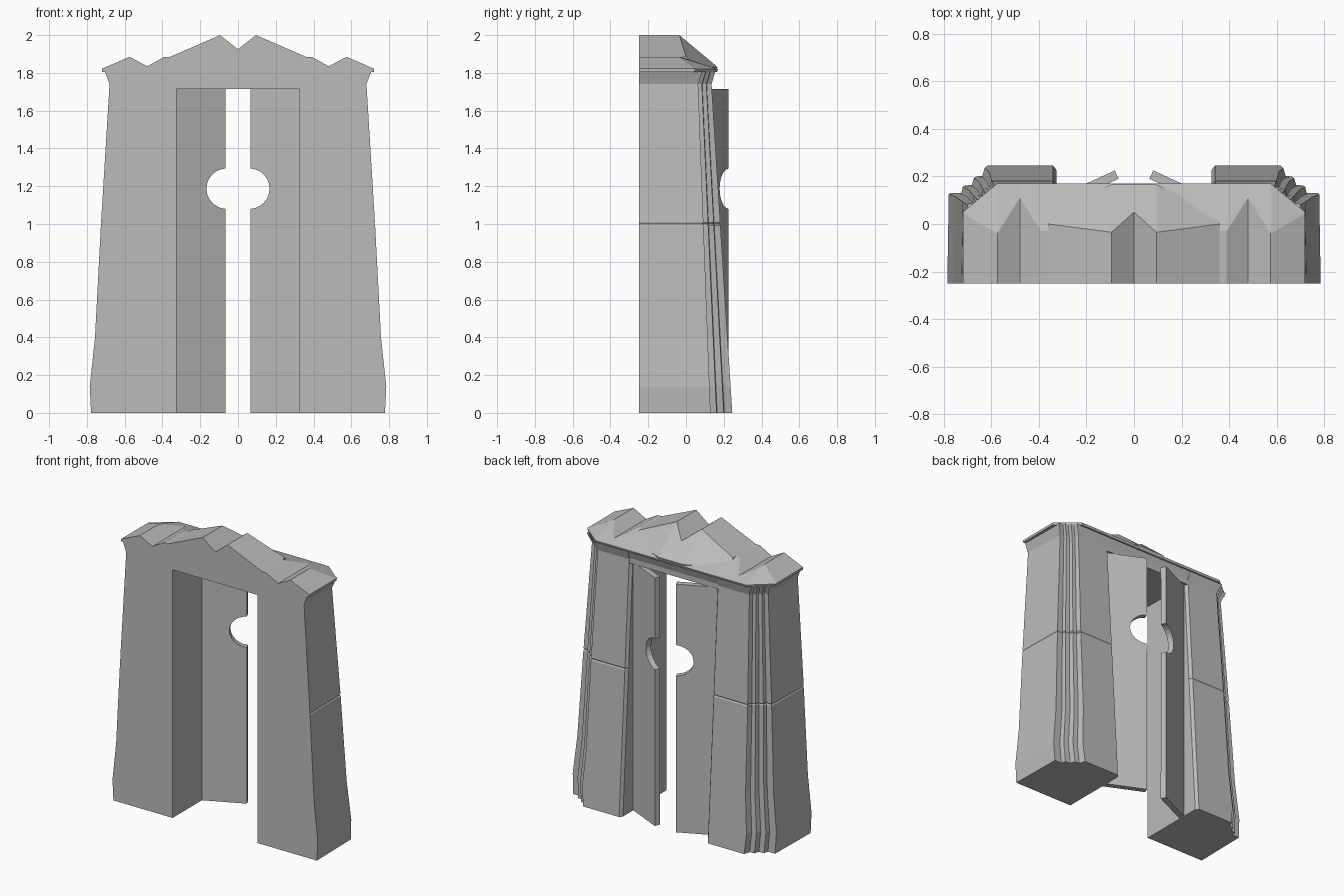
import bpy, bmesh, math

if "Cube" in bpy.data.objects:
    bpy.data.objects.remove(bpy.data.objects["Cube"])

stone = bpy.data.materials.new("grey_stone")
stone.diffuse_color = (0.5, 0.5, 0.5, 1)
stone.use_nodes = True
stone.node_tree.nodes["Principled BSDF"].inputs["Base Color"].default_value = stone.diffuse_color


def finish(bm, name):
    bmesh.ops.remove_doubles(bm, verts=bm.verts, dist=1e-5)
    bmesh.ops.recalc_face_normals(bm, faces=bm.faces)
    me = bpy.data.meshes.new(name)
    bm.to_mesh(me)
    bm.free()
    me.materials.append(stone)
    ob = bpy.data.objects.new(name, me)
    bpy.context.collection.objects.link(ob)
    return ob


def loft(name, rings):
    """Skin a list of closed rings and cap both ends."""
    bm = bmesh.new()
    rows = [[bm.verts.new(p) for p in r] for r in rings]
    n = len(rows[0])
    for a, b in zip(rows, rows[1:]):
        for i in range(n):
            j = (i + 1) % n
            bm.faces.new((a[i], a[j], b[j], b[i]))
    bm.faces.new(rows[0])
    bm.faces.new(rows[-1])
    return finish(bm, name)


# Tapered pillar section with a stepped outer back corner
def pillar_ring(side, z, x, back, s, inset):
    x, back = x - inset, back - inset
    pts = [(0.325, -0.25), (x, -0.25), (x - 0.006, back - 0.115 * s),
           (x - 0.06 * s, back - 0.115 * s), (x - 0.067 * s, back - 0.083 * s),
           (x - 0.105 * s, back - 0.08 * s), (x - 0.115 * s, back - 0.045 * s),
           (x - 0.15 * s, back - 0.042 * s), (x - 0.162 * s, back),
           (0.34, back), (0.325, back - 0.02)]
    return [(side * px, py, z) for px, py in pts]


levels = [(0, 0.778, 0), (0.14, 0.785, 0), (0.4, 0.757, 0), (0.992, 0.726, 0),
          (1.0, 0.726, 0.005), (1.008, 0.725, 0), (1.74, 0.68, 0), (1.808, 0.705, 0)]

# Door leaf: slanted panel with a half-round opening
arc = []
for i in range(13):
    a = math.radians(87 - 174 * i / 12)
    arc.append((0.06 + 0.107 * math.cos(a), 1.187 + 0.107 * math.sin(a)))
leaf = [(0.065, 0), (0.335, 0), (0.335, 1.715), (0.065, 1.715)] + arc

for side, tag in ((-1, "left"), (1, "right")):
    loft(tag + "_pillar", [
        pillar_ring(side, z, x, 0.155 if z > 1.8 else 0.245 - 0.063 * z, 1 - 0.22 * z, g)
        for z, x, g in levels])
    loft(tag + "_door", [
        [(side * (x + 0.016 * t), 0.19 - 0.46 * (x - 0.065) + 0.035 * t, z) for x, z in leaf]
        for t in (0, 1)])

# Lintel between the pillars
beam = [(-0.25, 1.715), (0.135, 1.715), (0.135, 1.75), (0.155, 1.808), (-0.25, 1.808)]
loft("lintel", [[(x, y, z) for y, z in beam] for x in (-0.345, 0.345)])


# Roof pieces: each station is x, ridge height, ridge end y, eave y
def roof(name, half, bottom, eave):
    stations = [(-x, z, r, e) for x, z, r, e in half if x > 0]
    stations += half[::-1]
    rings = []
    for x, z, ridge, edge in stations:
        rings.append([(x, -0.25, bottom), (x, -0.25, z), (x, ridge, z),
                      (x, edge, min(eave, z)), (x, edge - 0.005, bottom)])
    return loft(name, rings)


roof("roof_slab", [(0.72, 1.822, 0.045, 0.05), (0.575, 1.885, -0.04, 0.17),
                   (0.48, 1.835, 0.11, 0.17), (0.39, 1.885, -0.03, 0.17),
                   (0.0, 1.885, -0.03, 0.17)], 1.805, 1.82)
roof("roof_crest", [(0.36, 1.885, 0.0, 0.05), (0.095, 2.0, -0.035, 0.166),
                    (0.0, 1.925, 0.05, 0.166)], 1.81, 1.832)
